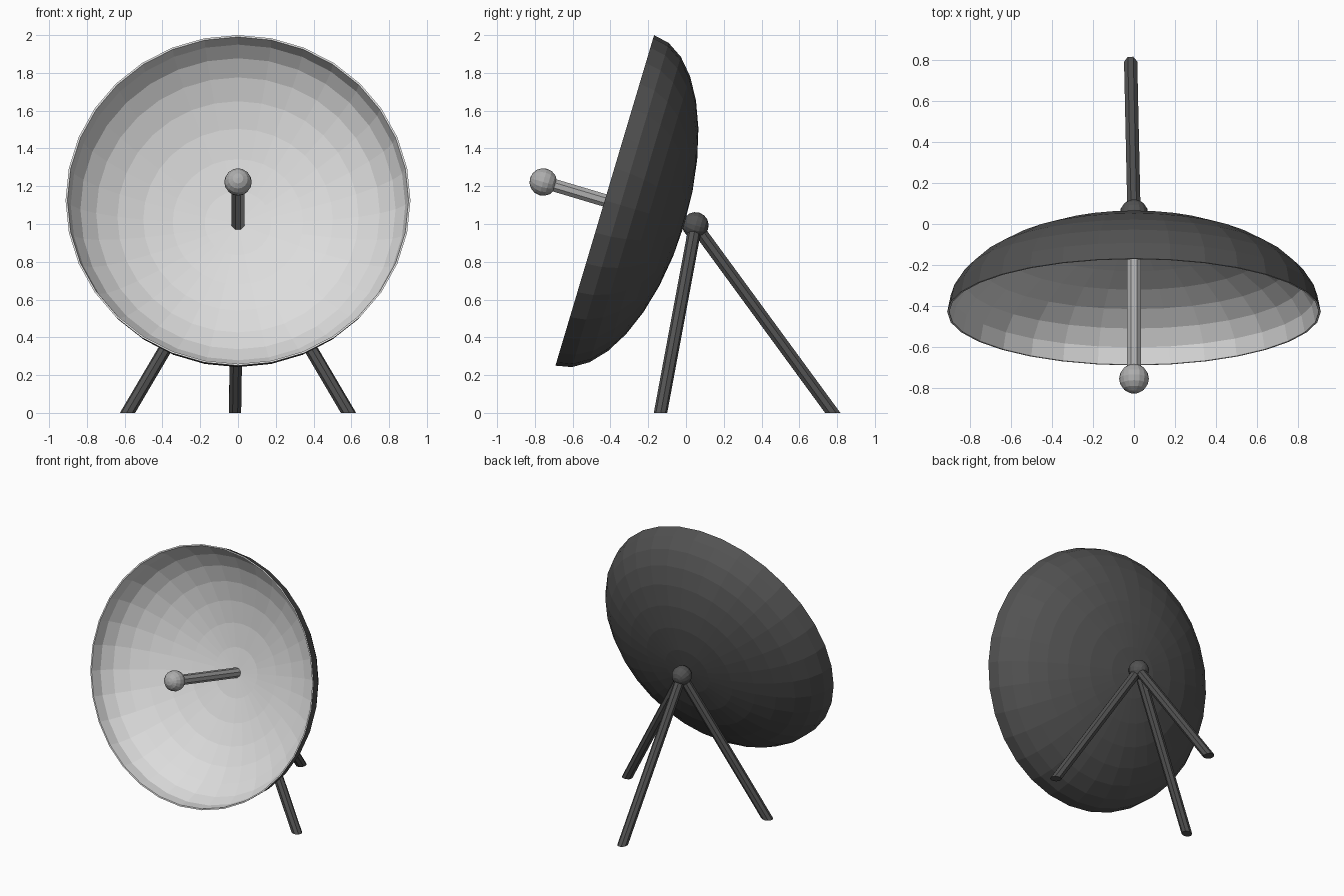
import bpy, bmesh, math
from mathutils import Vector, Matrix

if "Cube" in bpy.data.objects:
    bpy.data.objects.remove(bpy.data.objects["Cube"])


def material(name, v):
    m = bpy.data.materials.new(name)
    m.diffuse_color = (v, v, v, 1)
    m.use_nodes = True
    m.node_tree.nodes["Principled BSDF"].inputs["Base Color"].default_value = m.diffuse_color
    return m


DARK = material("dark grey", 0.085)
MID = material("mid grey", 0.42)
LIGHT = material("light grey", 0.72)

RIM_CENTRE = Vector((0, -0.43, 1.125))
BACK = Vector((0, 0.958, -0.286)).normalized()      # dish axis, pointing backwards
TILT = Matrix.Rotation(math.atan2(-BACK.y, BACK.z), 4, 'X')
PIVOT = Vector((0, 0.05, 0.993))


def finish(name, bm, *mats):
    me = bpy.data.meshes.new(name)
    bm.to_mesh(me)
    bm.free()
    for m in mats:
        me.materials.append(m)
    ob = bpy.data.objects.new(name, me)
    bpy.context.collection.objects.link(ob)
    return ob


def ball(name, centre, radius, mat):
    bm = bmesh.new()
    bmesh.ops.create_uvsphere(bm, u_segments=16, v_segments=8, radius=radius,
                              matrix=Matrix.Translation(centre) @ TILT)
    finish(name, bm, mat)


def rod(name, a, b, radius, mat, trim=False):
    d = b - a
    if trim:                                        # run past the ground, then cut flat
        b = b + d.normalized() * 0.1
        d = b - a
    mx = (Matrix.Translation((a + b) / 2) @ d.to_track_quat('Z', 'Y').to_matrix().to_4x4()
          @ Matrix.Rotation(math.pi / 8, 4, 'Z'))
    bm = bmesh.new()
    bmesh.ops.create_cone(bm, cap_ends=True, segments=8, radius1=radius, radius2=radius,
                          depth=d.length, matrix=mx)
    if trim:
        cut = bmesh.ops.bisect_plane(bm, geom=bm.verts[:] + bm.edges[:] + bm.faces[:],
                                     plane_co=(0, 0, 0), plane_no=(0, 0, 1), clear_inner=True)
        edges = [e for e in cut["geom_cut"] if isinstance(e, bmesh.types.BMEdge)]
        bmesh.ops.contextual_create(bm, geom=edges)
        bmesh.ops.recalc_face_normals(bm, faces=bm.faces[:])
    finish(name, bm, mat)


# Dish: two nested flattened half spheres joined at the rim
def build_dish(radius=0.913, depth=0.44, wall=0.01, segs=32, rings=8):
    bm = bmesh.new()
    shells = []
    for t in (0, wall):
        loops = []
        for i in range(rings):
            a = math.pi / 2 * i / rings
            r, z = (radius - t) * math.cos(a), (depth - t) * math.sin(a)
            loops.append([bm.verts.new((r * math.cos(math.tau * j / segs),
                                        r * math.sin(math.tau * j / segs), z))
                          for j in range(segs)])
        pole = bm.verts.new((0, 0, depth - t))
        shells.append((loops, pole))
    for k, (loops, pole) in enumerate(shells):
        for j in range(segs):
            n = (j + 1) % segs
            for lo, hi in zip(loops, loops[1:]):
                bm.faces.new((lo[j], lo[n], hi[n], hi[j])).material_index = k
            bm.faces.new((loops[-1][j], loops[-1][n], pole)).material_index = k
    outer, inner = shells[0][0][0], shells[1][0][0]
    for j in range(segs):
        n = (j + 1) % segs
        bm.faces.new((outer[j], inner[j], inner[n], outer[n])).material_index = 1
    bmesh.ops.recalc_face_normals(bm, faces=bm.faces[:])
    bm.transform(Matrix.Translation(RIM_CENTRE) @ TILT)
    finish("dish", bm, DARK, LIGHT)


build_dish()

# Feed boom and receiver ball on the dish axis
feed = RIM_CENTRE - BACK * 0.34
rod("feed_boom", RIM_CENTRE + BACK * 0.43, feed, 0.036, MID)
ball("receiver", feed, 0.073, MID)

# Pivot and tripod legs
ball("pivot", PIVOT, 0.07, DARK)
for side, label in ((-1, "left"), (1, "right")):
    rod("front_leg_" + label, PIVOT, Vector((side * 0.585, -0.135, 0)), 0.035, DARK, True)
rod("back_leg", PIVOT, Vector((-0.016, 0.777, 0)), 0.035, DARK, True)
